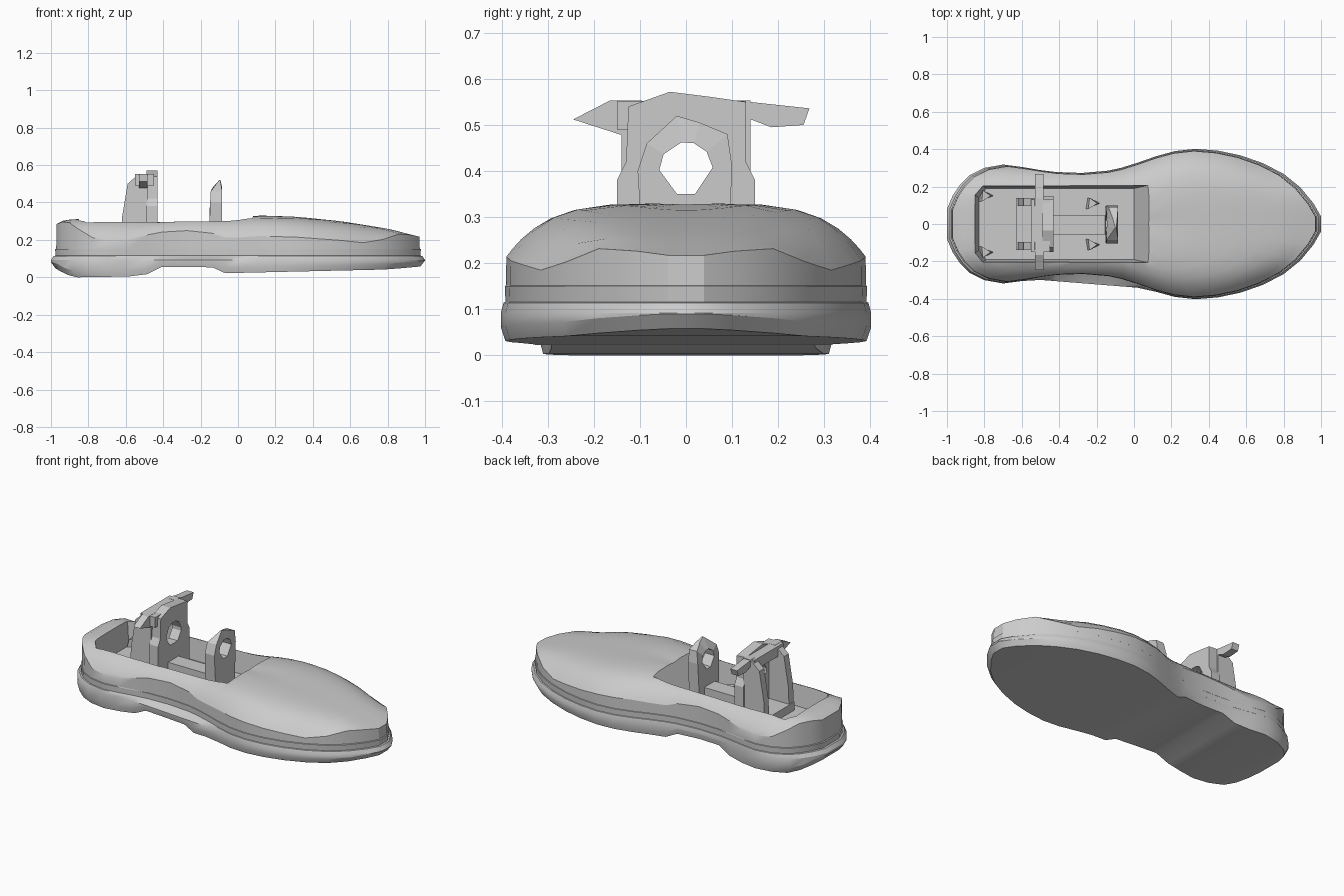
import bpy
import bmesh
import math

default_cube = bpy.data.objects.get("Cube")
if default_cube:
    bpy.data.objects.remove(default_cube, do_unlink=True)

# One plain grey for the whole model
grey = bpy.data.materials.new("light_grey")
grey.use_nodes = True
grey.diffuse_color = (.6, .6, .6, 1)
for node in grey.node_tree.nodes:
    if node.type == 'BSDF_PRINCIPLED':
        node.inputs["Base Color"].default_value = grey.diffuse_color
        node.inputs["Roughness"].default_value = .7


def interpolate(table, x):
    """Piecewise linear lookup in a table of pairs."""
    if x <= table[0][0]:
        return table[0][1]
    for (xa, va), (xb, vb) in zip(table, table[1:]):
        if x <= xb:
            return va + (vb - va) * (x - xa) / (xb - xa)
    return table[-1][1]


def finish(name, bm):
    bmesh.ops.recalc_face_normals(bm, faces=bm.faces[:])
    mesh = bpy.data.meshes.new(name)
    bm.to_mesh(mesh)
    bm.free()
    mesh.materials.append(grey)
    obj = bpy.data.objects.new(name, mesh)
    bpy.context.collection.objects.link(obj)
    return obj


def bridge(bm, loop_a, loop_b):
    count = len(loop_a)
    for i in range(count):
        j = (i + 1) % count
        bm.faces.new((loop_a[i], loop_a[j], loop_b[j], loop_b[i]))


def loft(name, loop_a, loop_b):
    """Closed solid between two loops of equal length."""
    bm = bmesh.new()
    a = [bm.verts.new(p) for p in loop_a]
    b = [bm.verts.new(p) for p in loop_b]
    bridge(bm, a, b)
    bm.faces.new(a)
    bm.faces.new(b)
    return finish(name, bm)


def box(name, x0, x1, y0, y1, z0, z1):
    corners = [(x0, y0), (x1, y0), (x1, y1), (x0, y1)]
    return loft(name, [(x, y, z0) for x, y in corners],
                [(x, y, z1) for x, y in corners])


def pierced_plate(name, outline, center_z, radius, back, front):
    """Plate facing x with a faceted hole; back and front give x at height z."""
    hole = []
    for y, z in outline:
        angle = math.atan2(z - center_z, y)
        hole.append((radius * math.cos(angle),
                     center_z + radius * math.sin(angle)))
    bm = bmesh.new()
    loops = []
    for shape, side in ((outline, back), (outline, front),
                        (hole, front), (hole, back)):
        loops.append([bm.verts.new((interpolate(side, z), y, z))
                      for y, z in shape])
    for k in range(len(loops)):
        bridge(bm, loops[k], loops[(k + 1) % len(loops)])
    return finish(name, bm)


# Hull: half width, underside and top heights along its length
half_width = [(-1, .08), (-.97, .15), (-.93, .21), (-.88, .26), (-.8, .3),
              (-.7, .318), (-.6, .305), (-.5, .288), (-.42, .278),
              (-.28, .273), (-.14, .285), (-.07, .3), (.02, .328),
              (.12, .363), (.22, .39), (.33, .402), (.45, .392), (.57, .367),
              (.69, .325), (.8, .268), (.89, .195), (.96, .11), (1, .04)]
underside = [(-.98, .05), (-.92, .015), (-.86, 0), (-.55, .005), (-.49, .015),
             (-.42, .055), (-.14, .055), (-.07, .022), (.8, .042), (1, .06)]
top_line = [(-.97, .285), (-.92, .31), (-.5, .314), (0, .32), (.12, .33),
            (.3, .325), (.55, .3), (.8, .26), (.97, .217)]


def deck_height(x, y):
    side = abs(y) / max(interpolate(half_width, x), .3)
    return interpolate(top_line, x) - .125 * side ** 5


def sole_height(lift):
    return lambda x, y: interpolate(underside, x) + lift


def level(z):
    return lambda x, y: z


def hull():
    bm = bmesh.new()
    layers = [(.975, sole_height(0)), (1, sole_height(.03)), (1, level(.092)),
              (.985, level(.114)), (.975, level(.116)), (.978, level(.15)),
              (.972, level(.152)), (.97, deck_height)]
    layers += [(s, deck_height) for s in (.935, .89, .82, .73, .6, .4, .2)]
    loops = []
    for index, (scale, height) in enumerate(layers):
        points = []
        for x, w in half_width:
            # The sole runs straighter than the waist on one side
            if index < 3 and -.55 < x < .1:
                w = max(w, .295 + (x + .55) * .08)
            points.append((x * scale, -w * scale))
        points += [(x * scale, w * scale) for x, w in reversed(half_width)]
        loops.append([bm.verts.new((x, y, height(x, y))) for x, y in points])
    for lower, upper in zip(loops, loops[1:]):
        bridge(bm, lower, upper)
    # Underside strips and the middle of the deck
    bottom = loops[0]
    for i in range(len(half_width) - 1):
        bm.faces.new((bottom[i], bottom[i + 1], bottom[-i - 2], bottom[-i - 1]))
    middle = bm.verts.new((0, 0, deck_height(0, 0)))
    last = loops[-1]
    for i in range(len(last)):
        bm.faces.new((last[i], last[(i + 1) % len(last)], middle))
    return finish("hull", bm)


body = hull()

# Cockpit well with cut rear corners and a sloping front wall
floor = .17


def well_loop(back, front, side, z):
    half = [(front, side), (back + .04, side), (back, side - .05)]
    return [(x, y, z) for x, y in half] + [(x, -y, z) for x, y in reversed(half)]


cutter = loft("cockpit_cutter", well_loop(-.83, 0, .19, floor),
              well_loop(-.855, .09, .21, .345))
cutter.hide_render = True
cut = body.modifiers.new("cockpit", 'BOOLEAN')
cut.operation = 'DIFFERENCE'
cut.solver = 'EXACT'
cut.object = cutter
bpy.ops.object.select_all(action='DESELECT')
bpy.context.view_layer.objects.active = body
body.select_set(True)
bpy.ops.object.modifier_apply(modifier=cut.name)
bpy.data.objects.remove(cutter, do_unlink=True)
bpy.ops.object.shade_smooth_by_angle(angle=math.radians(28))

# Tower: pierced front plate, side panels, cross bar and two horns
base = floor - .01
tower_outline = [(-.15, base), (-.15, .38), (-.13, .42), (-.125, .54),
                 (-.035, .572), (.045, .562), (.13, .55), (.13, .42),
                 (.15, .38), (.15, base)]
pierced_plate("tower_front", tower_outline, .405, .07,
              [(0, -.49)], [(0, -.43)])
panel = [(-.625, base), (-.62, .32), (-.59, .5), (-.53, .553),
         (-.485, .553), (-.485, base)]
for name, sign in (("left_tower_panel", 1), ("right_tower_panel", -1)):
    loft(name, [(x, sign * .095, z) for x, z in panel],
         [(x, sign * .14, z) for x, z in panel])
box("tower_cross_bar", -.55, -.45, -.15, .13, .49, .552)
box("tower_foot", -.63, -.48, -.14, .14, base, .22)


def horn(name, profile):
    loft(name, [(-.53, y, z) for y, z in profile],
         [(-.485, y, z) for y, z in profile])


horn("left_horn", [(.12, .552), (.268, .536), (.255, .5), (.185, .495), (.12, .52)])
horn("right_horn", [(-.13, .553), (-.165, .553), (-.245, .512), (-.13, .475)])

# Forward post with a round opening
post_outline = [(-.09, base), (-.105, .4), (-.085, .46), (-.02, .52),
                (.03, .505), (.09, .48), (.1, .41), (.09, base)]
pierced_plate("front_post", post_outline, .405, .058,
              [(.31, -.155), (.47, -.145), (.52, -.1)],
              [(.31, -.085), (.49, -.085), (.52, -.095)])

# Beam joining post and tower
box("center_beam", -.44, -.14, -.055, .045, base, .25)

# Small wedges on the cockpit floor
for place, x, y in (("rear", -.79, .15), ("front", -.22, .11)):
    for side, sign in (("left", 1), ("right", -1)):
        corners = [(x - .04, y - .03), (x + .04, y), (x - .03, y + .03)]
        loft(place + "_" + side + "_wedge",
             [(a, sign * b, base) for a, b in corners],
             [(x + (a - x) * .6, sign * b, .22) for a, b in corners])
